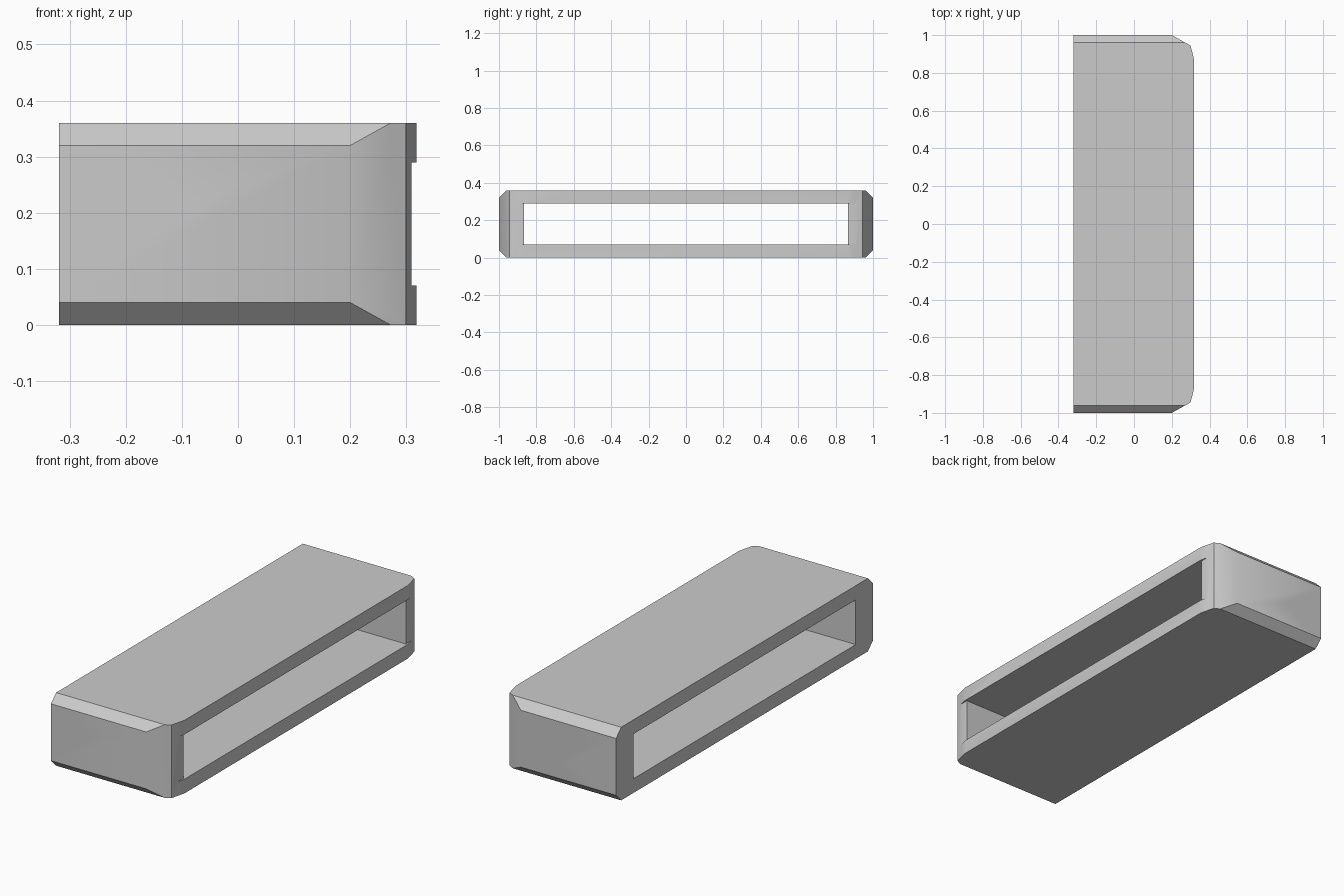
import bpy
import bmesh
import math
from mathutils import Vector

if "Cube" in bpy.data.objects:
    bpy.data.objects.remove(bpy.data.objects["Cube"])

grey = bpy.data.materials.new("plain grey")
grey.use_nodes = True
grey.diffuse_color = (0.6, 0.6, 0.6, 1)
grey.node_tree.nodes["Principled BSDF"].inputs["Base Color"].default_value = (0.6, 0.6, 0.6, 1)


def prism(name, points, depth):
    """Extrude a closed 3D outline along a vector."""
    bm = bmesh.new()
    face = bm.faces.new([bm.verts.new(p) for p in points])
    result = bmesh.ops.extrude_face_region(bm, geom=[face])
    moved = [v for v in result["geom"] if isinstance(v, bmesh.types.BMVert)]
    bmesh.ops.translate(bm, verts=moved, vec=Vector(depth))
    bmesh.ops.recalc_face_normals(bm, faces=bm.faces)
    mesh = bpy.data.meshes.new(name)
    bm.to_mesh(mesh)
    bm.free()
    mesh.materials.append(grey)
    obj = bpy.data.objects.new(name, mesh)
    bpy.context.collection.objects.link(obj)
    return obj


def box(name, x0, x1, y, z0, z1):
    corners = [(x0, -y, z0), (x1, -y, z0), (x1, y, z0), (x0, y, z0)]
    return prism(name, corners, (0, 0, z1 - z0))


def cut(target, tool, operation):
    """Apply a boolean, then discard the tool."""
    tool.hide_render = True
    mod = target.modifiers.new("cut", "BOOLEAN")
    mod.object, mod.operation, mod.solver = tool, operation, "EXACT"
    bpy.context.view_layer.objects.active = target
    bpy.ops.object.modifier_apply(modifier=mod.name)
    bpy.data.objects.remove(tool)


HEIGHT, BACK = 0.36, -0.319

# Sleeve plan: square at one end, eased corners at the other
half = [(BACK, 1), (0.2, 1), (0.299, 0.945), (0.311, 0.9), (0.318, 0.87)]
plan = half + [(x, -y) for x, y in reversed(half)]
sleeve = prism("sleeve", [(x, y, 0) for x, y in plan], (0, 0, HEIGHT))

# Chamfers along the long outer edges of both end walls
side = [(0.96, 0), (1, 0.04), (1, HEIGHT - 0.04), (0.96, HEIGHT)]
section = side + [(-y, z) for y, z in reversed(side)]
cut(sleeve, prism("chamfer_tool", [(-0.5, y, z) for y, z in section], (1, 0, 0)), "INTERSECT")

# Through opening, and the slight setback of the end walls at the eased end
cut(sleeve, box("opening_tool", -0.5, 0.5, 0.865, 0.07, 0.29), "DIFFERENCE")
cut(sleeve, box("setback_tool", 0.309, 0.5, 0.95, 0.07, 0.29), "DIFFERENCE")

bpy.ops.object.select_all(action="DESELECT")
sleeve.select_set(True)
bpy.context.view_layer.objects.active = sleeve
bpy.ops.object.shade_smooth_by_angle(angle=math.radians(30))
